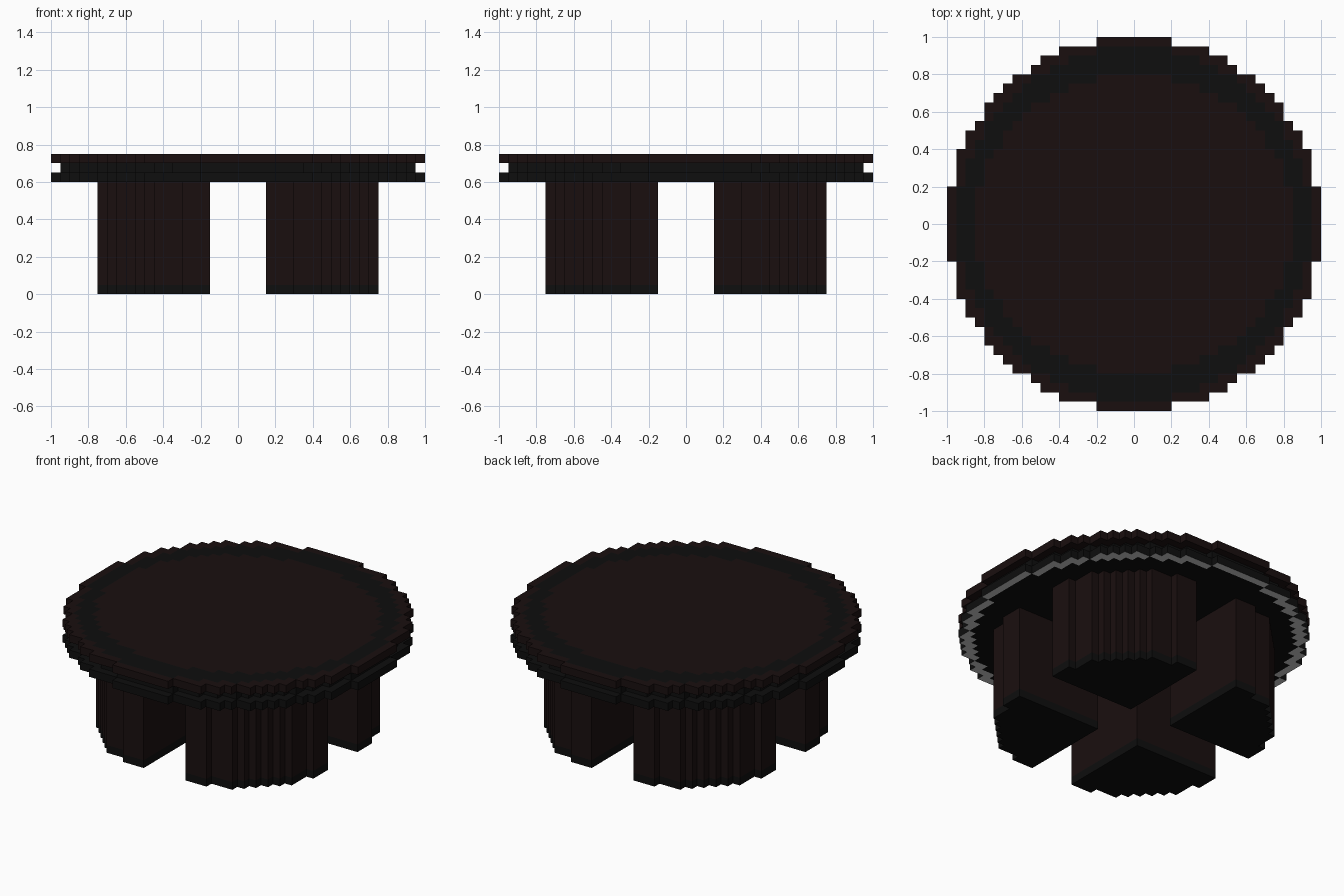
import bpy
import math

if "Cube" in bpy.data.objects:
    bpy.data.objects.remove(bpy.data.objects["Cube"])

U = 0.05  # cube size


def mat(name, r, g, b):
    m = bpy.data.materials.new(name)
    m.diffuse_color = (r, g, b, 1)
    m.use_nodes = True
    m.node_tree.nodes["Principled BSDF"].inputs["Base Color"].default_value = m.diffuse_color
    return m


MATS = [mat("dark_wood", 0.010, 0.0048, 0.0048),
        mat("black_trim", 0.0044, 0.0044, 0.0044),
        mat("grey_edge", 0.57, 0.57, 0.57)]
WOOD, TRIM, GREY = 0, 1, 2


def in_disc(i, j, rx, ry=None):
    x, y = i + 0.5, j + 0.5
    return (x / rx) ** 2 + (y / (ry or rx)) ** 2 < 1


# Table top: two full lips with a recessed groove between them
def top_solid(i, j, k):
    return 12 <= k <= 14 and in_disc(i, j, 19 if k == 13 else 20)


# Leg plan: a square with a stepped round outer corner (row -> reach)
REACH = {15: 6, 14: 9, 13: 10, 12: 11, 11: 12, 10: 13, 9: 14, 8: 14, 7: 14}


def leg_solid(i, j, k):
    a = i + 1 if i >= 0 else -i
    b = j + 1 if j >= 0 else -j
    return 0 <= k < 12 and a > 3 and 3 < b <= 15 and a <= REACH.get(b, 15)


def solid(i, j, k):
    return top_solid(i, j, k) or leg_solid(i, j, k)


def top_colour(i, j, k, d):
    if k == 14 and d == (0, 0, 1):
        ring = in_disc(i, j, 19) and not in_disc(i, j, 17, 16)
        return TRIM if ring else WOOD
    if k == 12 and d == (0, 0, -1) and not in_disc(i, j, 19):
        return GREY
    return WOOD if k == 14 else TRIM


def leg_colour(i, j, k, d):
    return TRIM if k == 0 else WOOD


DIRS = [(1, 0, 0), (-1, 0, 0), (0, 1, 0), (0, -1, 0), (0, 0, 1), (0, 0, -1)]


def build(name, part, colour, xs, ys, zs):
    """Make a blocky mesh from the exposed cube faces of a part."""
    index, faces, cols = {}, [], []

    def vert(p):
        return index.setdefault(p, len(index))

    for i in xs:
        for j in ys:
            for k in zs:
                if not part(i, j, k):
                    continue
                for d in DIRS:
                    if solid(i + d[0], j + d[1], k + d[2]):
                        continue
                    ax = [abs(c) for c in d].index(1)
                    u, v = (ax + 1) % 3, (ax + 2) % 3
                    quad = []
                    for s, t in ((0, 0), (1, 0), (1, 1), (0, 1)):
                        p = [i, j, k]
                        p[ax] += d[ax] > 0
                        p[u] += s
                        p[v] += t
                        quad.append(vert(tuple(p)))
                    faces.append(quad if d[ax] > 0 else quad[::-1])
                    cols.append(colour(i, j, k, d))
    me = bpy.data.meshes.new(name)
    me.from_pydata([[c * U for c in p] for p in index], [], faces)
    for m in MATS:
        me.materials.append(m)
    me.polygons.foreach_set("material_index", cols)
    me.update()
    bpy.context.collection.objects.link(bpy.data.objects.new(name, me))


# Round table top
build("table_top", top_solid, top_colour, range(-20, 20), range(-20, 20), range(12, 15))

# Four corner legs
NEG, POS = range(-15, 0), range(0, 15)
for name, xs, ys in (("leg_front_left", NEG, NEG), ("leg_front_right", POS, NEG),
                     ("leg_back_left", NEG, POS), ("leg_back_right", POS, POS)):
    build(name, leg_solid, leg_colour, xs, ys, range(12))
